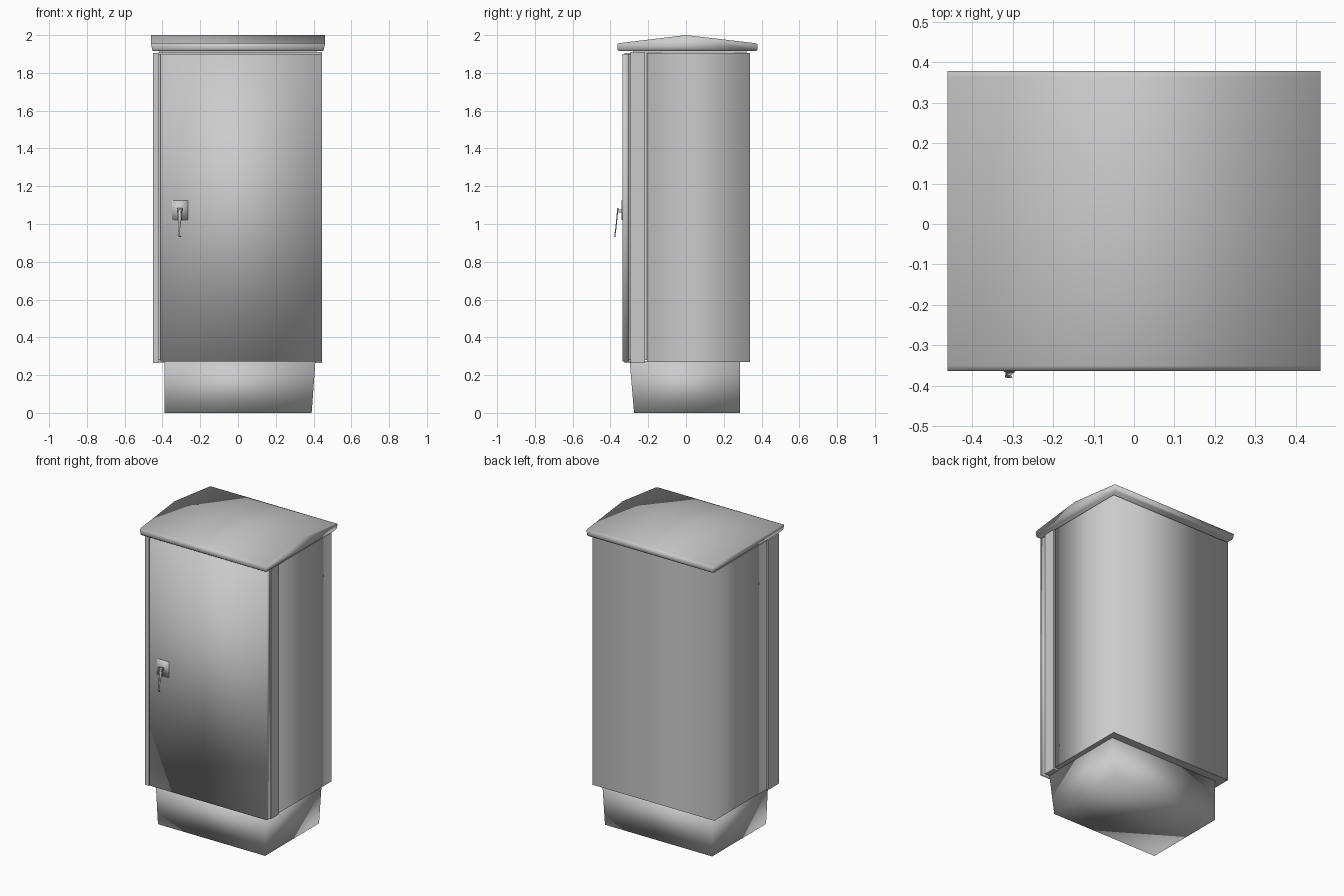
import bpy, bmesh

if "Cube" in bpy.data.objects:
    bpy.data.objects.remove(bpy.data.objects["Cube"])

grey = bpy.data.materials.new("painted_grey")
grey.diffuse_color = (0.6, 0.6, 0.6, 1)
grey.use_nodes = True
grey.node_tree.nodes["Principled BSDF"].inputs["Base Color"].default_value = grey.diffuse_color


def finish(name, bm, shading="flat"):
    """Turn a bmesh into an object; shading is flat, soft or sides."""
    bmesh.ops.recalc_face_normals(bm, faces=bm.faces)
    for f in bm.faces:
        f.smooth = shading != "flat"
    if shading == "sides":  # keep only the upright edges soft
        for e in bm.edges:
            e.smooth = abs(e.verts[0].co.z - e.verts[1].co.z) > 0.01
    me = bpy.data.meshes.new(name)
    bm.to_mesh(me)
    bm.free()
    me.materials.append(grey)
    ob = bpy.data.objects.new(name, me)
    bpy.context.collection.objects.link(ob)
    return ob


def loft(name, rings, shading="flat"):
    """Skin matching closed rings of points and cap both ends."""
    bm = bmesh.new()
    vs = [[bm.verts.new(p) for p in r] for r in rings]
    n = len(rings[0])
    for a, b in zip(vs, vs[1:]):
        for i in range(n):
            j = (i + 1) % n
            bm.faces.new((a[i], a[j], b[j], b[i]))
    bm.faces.new(vs[0])
    bm.faces.new(vs[-1])
    return finish(name, bm, shading)


def rect(x0, x1, y0, y1, z):
    return [(x0, y0, z), (x1, y0, z), (x1, y1, z), (x0, y1, z)]


def box(name, x0, x1, y0, y1, z0, z1, shading="flat"):
    return loft(name, [rect(x0, x1, y0, y1, z0), rect(x0, x1, y0, y1, z1)], shading)


# Plinth, leaning in towards the ground at the front and right
loft("plinth", [rect(-0.39, 0.39, -0.275, 0.285, 0),
                rect(-0.39, 0.41, -0.298, 0.285, 0.275)], "soft")

# Main housing and the recessed core that shows as dark seams
box("housing", -0.445, 0.443, -0.207, 0.34, 0.27, 1.905, "sides")
box("seam_core", -0.42, 0.42, -0.31, -0.19, 0.28, 1.90)
box("roof_neck", -0.415, 0.415, -0.28, 0.32, 1.89, 1.925)

# Door frame: posts either side, rails above and below
box("left_post", -0.45, -0.42, -0.325, -0.216, 0.263, 1.905)
box("right_post", 0.41, 0.445, -0.294, -0.216, 0.263, 1.91)
for name, z0, z1 in (("bottom_rail", 0.268, 0.30), ("top_rail", 1.88, 1.908)):
    box(name, -0.42, 0.42, -0.294, -0.216, z0, z1)

# Door, with a dark seam along its left edge
box("door", -0.41, 0.444, -0.336, -0.303, 0.272, 1.90, "soft")

# Gabled roof, flaring slightly from its underside to its top
profile = [(-0.355, 1.915), (-0.363, 1.922), (-0.363, 1.953), (-0.35, 1.958),
           (0, 2.0), (0.363, 1.958), (0.378, 1.953), (0.378, 1.922), (0.37, 1.915)]


def roof_end(side):
    return [(side * (0.452 + min(max(z - 1.915, 0) * 0.25, 0.009)), y, z)
            for y, z in profile]


loft("roof", [roof_end(-1), roof_end(1)], "soft")

# Handle: backing plate, pivot and tapering lever with a small toe
loft("handle_plate", [
    [(-0.35, y, 1.022), (-0.266, y, 1.022), (-0.266, y, 1.124), (-0.35, y, 1.124)]
    for y in (-0.33, -0.341)], "soft")
box("handle_pivot", -0.316, -0.30, -0.366, -0.335, 1.062, 1.078)


def lever_section(x, y, z, half):
    return [(x - half, y, z), (x + half, y, z),
            (x + half * 0.6, y + 0.006, z), (x - half * 0.6, y + 0.006, z)]


loft("handle_lever", [lever_section(*s) for s in (
    (-0.308, -0.364, 1.085, 0.014), (-0.307, -0.368, 1.04, 0.010),
    (-0.312, -0.374, 0.98, 0.006), (-0.315, -0.379, 0.945, 0.004),
    (-0.306, -0.380, 0.932, 0.006))], "soft")
